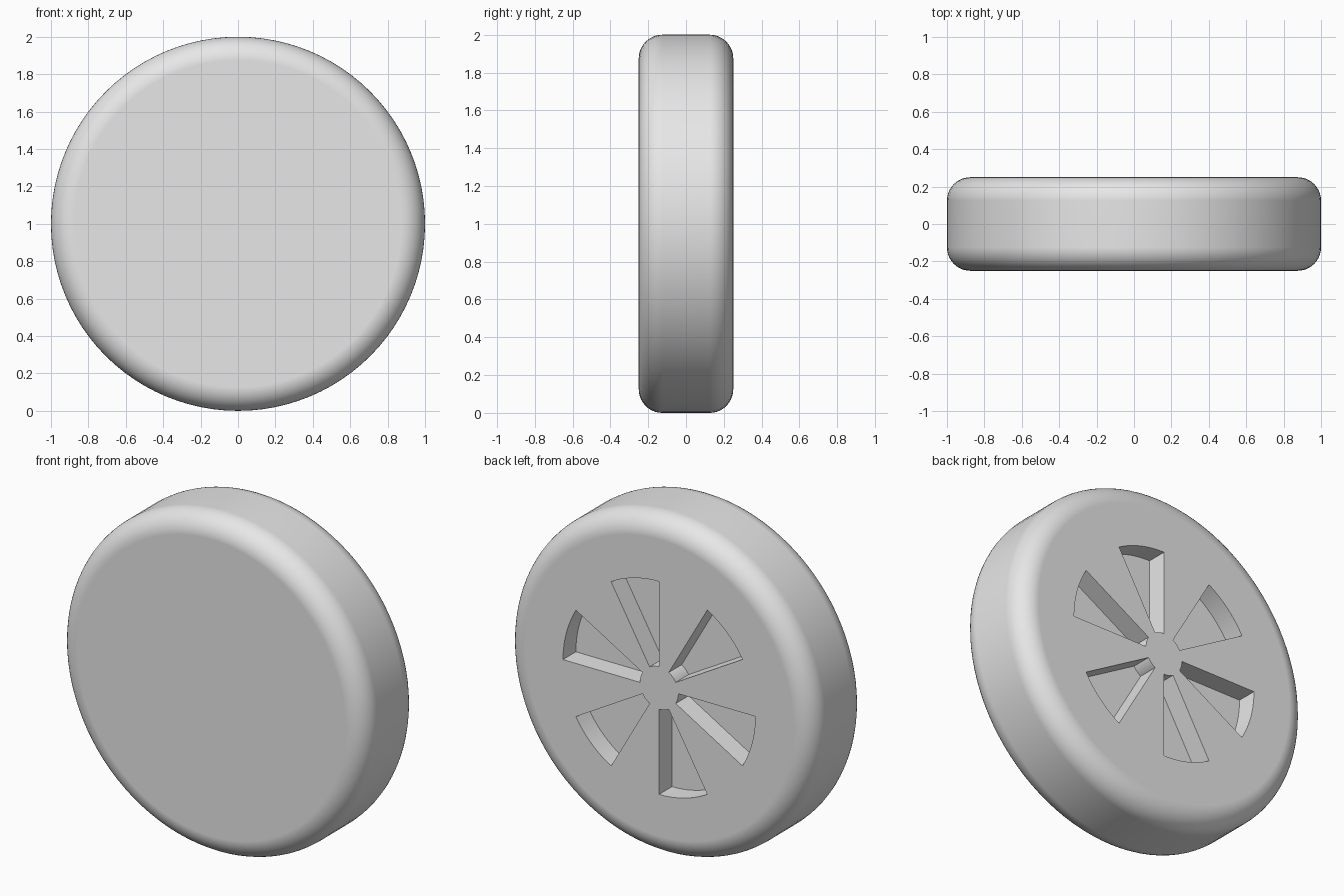
import bpy, bmesh
from math import radians, sin, cos

if "Cube" in bpy.data.objects:
    bpy.data.objects.remove(bpy.data.objects["Cube"], do_unlink=True)

RADIUS, DEPTH, FILLET = 1.0, 0.5, 0.125
INNER, OUTER, RECESS = 0.125, 0.627, 0.12
POCKETS, SPAN, STEPS = 6, 30, 10

# Material
grey = bpy.data.materials.new("light_grey")
grey.use_nodes = True
colour = (0.8, 0.8, 0.8, 1)
grey.diffuse_color = colour
grey.node_tree.nodes["Principled BSDF"].inputs["Base Color"].default_value = colour

# Wheel disc with rounded rims
bpy.ops.mesh.primitive_cylinder_add(vertices=96, radius=RADIUS, depth=DEPTH,
                                    location=(0, 0, RADIUS), rotation=(radians(90), 0, 0))
wheel = bpy.context.object
wheel.name = "wheel"
wheel.data.materials.append(grey)
bevel = wheel.modifiers.new("rounded_rims", 'BEVEL')
bevel.width = FILLET
bevel.segments = 10
bevel.limit_method = 'ANGLE'
bevel.angle_limit = radians(40)


# Wedge-shaped pockets sunk into the back face
def add_wedge(bm, start):
    def arc(r):
        angles = [radians(start + SPAN * i / STEPS) for i in range(STEPS + 1)]
        return [(r * sin(a), DEPTH / 2 - RECESS, RADIUS + r * cos(a)) for a in angles]
    outline = arc(OUTER) + arc(INNER)[::-1]
    floor = bm.faces.new([bm.verts.new(p) for p in outline])
    result = bmesh.ops.extrude_face_region(bm, geom=[floor], use_keep_orig=True)
    moved = [v for v in result["geom"] if isinstance(v, bmesh.types.BMVert)]
    bmesh.ops.translate(bm, verts=moved, vec=(0, RECESS * 2, 0))


bm = bmesh.new()
for n in range(POCKETS):
    add_wedge(bm, n * 360 / POCKETS)
bmesh.ops.recalc_face_normals(bm, faces=bm.faces)
mesh = bpy.data.meshes.new("pocket_cutter")
bm.to_mesh(mesh)
bm.free()
mesh.materials.append(grey)
cutter = bpy.data.objects.new("pocket_cutter", mesh)
cutter.hide_render = True
bpy.context.collection.objects.link(cutter)

cut = wheel.modifiers.new("pockets", 'BOOLEAN')
cut.operation = 'DIFFERENCE'
cut.solver = 'EXACT'
cut.object = cutter

# Bake the cuts, then smooth the rounded surfaces
bpy.ops.object.select_all(action='DESELECT')
wheel.select_set(True)
bpy.context.view_layer.objects.active = wheel
for name in ("rounded_rims", "pockets"):
    bpy.ops.object.modifier_apply(modifier=name)
bpy.data.objects.remove(cutter, do_unlink=True)
bpy.ops.object.shade_smooth_by_angle(angle=radians(30))
weighted = wheel.modifiers.new("flat_faces", 'WEIGHTED_NORMAL')
weighted.keep_sharp = True
